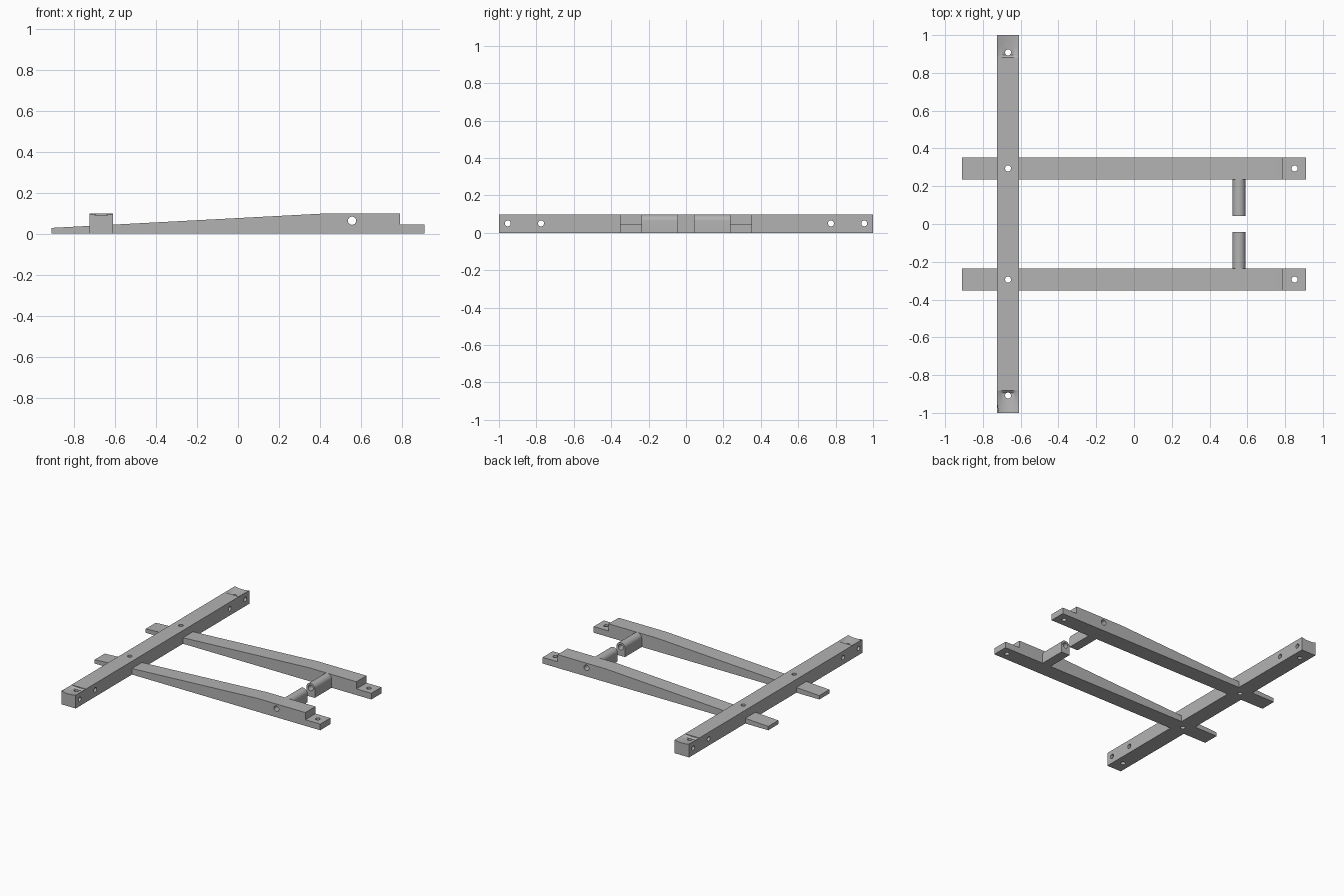
import bpy, bmesh, math
from mathutils import Matrix, Vector

if "Cube" in bpy.data.objects:
    bpy.data.objects.remove(bpy.data.objects["Cube"])

HEIGHT = 0.097
BEAM_X = -0.667
HALF_W = 0.058
LEG_Y = 0.294
PIVOT_X, PIVOT_Z = 0.556, 0.063
HOLE_R = 0.016

grey = bpy.data.materials.new("plain_grey")
grey.use_nodes = True
colour = (0.45, 0.45, 0.45, 1)
grey.diffuse_color = colour
grey.node_tree.nodes["Principled BSDF"].inputs["Base Color"].default_value = colour


def make_object(name, bm):
    bmesh.ops.recalc_face_normals(bm, faces=bm.faces)
    mesh = bpy.data.meshes.new(name)
    bm.to_mesh(mesh)
    bm.free()
    obj = bpy.data.objects.new(name, mesh)
    mesh.materials.append(grey)
    bpy.context.collection.objects.link(obj)
    return obj


def loft(name, rings):
    """Closed solid through a list of equal-length rings."""
    bm = bmesh.new()
    loops = [[bm.verts.new(p) for p in ring] for ring in rings]
    for a, b in zip(loops, loops[1:]):
        for i in range(len(a)):
            j = (i + 1) % len(a)
            bm.faces.new((a[i], a[j], b[j], b[i]))
    bm.faces.new(loops[0])
    bm.faces.new(loops[-1])
    return make_object(name, bm)


def extrude_y(name, profile, y0, y1):
    return loft(name, [[(x, y, z) for x, z in profile] for y in (y0, y1)])


def drill(axis, centre, radius=HOLE_R, length=0.4):
    bm = bmesh.new()
    turn = Vector((0, 0, 1)).rotation_difference(Vector(axis)).to_matrix().to_4x4()
    bmesh.ops.create_cone(bm, cap_ends=True, segments=32, radius1=radius,
                          radius2=radius, depth=length,
                          matrix=Matrix.Translation(centre) @ turn)
    return make_object("drill", bm)


def cut(obj, cutters):
    """Subtract the cutters, apply the result and discard them."""
    for cutter in cutters:
        cutter.hide_render = True
        mod = obj.modifiers.new("cut", 'BOOLEAN')
        mod.operation, mod.solver, mod.object = 'DIFFERENCE', 'EXACT', cutter
    deps = bpy.context.evaluated_depsgraph_get()
    mesh = bpy.data.meshes.new_from_object(obj.evaluated_get(deps))
    obj.modifiers.clear()
    obj.data = mesh
    for cutter in cutters:
        bpy.data.objects.remove(cutter)
    bpy.ops.object.select_all(action='DESELECT')
    obj.select_set(True)
    bpy.context.view_layer.objects.active = obj
    bpy.ops.object.shade_smooth_by_angle(angle=math.radians(30))


def saddle(side):
    """Shallow curved seat, deeper towards the inner wall."""
    rings = []
    for y, depth in ((0.882, 0.006), (0.895, 0.019), (0.95, 0.014), (1.01, 0.006)):
        steps = [i / 8 - 1 for i in range(17)]
        ring = [(BEAM_X + HALF_W * t, side * y, HEIGHT - depth * (1 - t * t)) for t in steps]
        ring += [(BEAM_X + HALF_W, side * y, 0.15), (BEAM_X - HALF_W, side * y, 0.15)]
        rings.append(ring)
    return loft("saddle", rings)


# Long cross beam with saddle ends and bolt holes
x0, x1 = BEAM_X - HALF_W, BEAM_X + HALF_W
beam = extrude_y("cross_beam", [(x0, 0), (x1, 0), (x1, HEIGHT), (x0, HEIGHT)], -1, 1)
beam_cutters = []
for side in (-1, 1):
    beam_cutters.append(saddle(side))
    beam_cutters += [drill((0, 0, 1), (BEAM_X, side * y, 0.05)) for y in (LEG_Y, 0.908)]
    beam_cutters += [drill((1, 0, 0), (BEAM_X, side * y, 0.05)) for y in (0.775, 0.953)]
cut(beam, beam_cutters)

# Tapered legs with stepped tips, and the hinge knuckles between them
leg_profile = [(-0.91, 0), (0.91, 0), (0.91, 0.045), (0.79, 0.045),
               (0.79, HEIGHT), (0.4, HEIGHT), (-0.91, 0.028)]
R = HEIGHT - PIVOT_Z
knuckle_profile = [(PIVOT_X - R, 0), (PIVOT_X + R, 0)]
knuckle_profile += [(PIVOT_X + R * math.cos(math.pi * i / 16),
                     PIVOT_Z + R * math.sin(math.pi * i / 16)) for i in range(17)]

for label, side in (("right", -1), ("left", 1)):
    # The model faces -y, so its left is +x; these are told apart by depth
    label = "front" if side < 0 else "back"
    inner, outer = LEG_Y - HALF_W, LEG_Y + HALF_W
    leg = extrude_y(label + "_leg", leg_profile, side * inner, side * outer)
    cut(leg, [drill((0, 0, 1), (BEAM_X, side * LEG_Y, 0.05)),
              drill((0, 0, 1), (0.85, side * LEG_Y, 0.05)),
              drill((0, 1, 0), (PIVOT_X, side * LEG_Y, PIVOT_Z), 0.02)])
    knuckle = extrude_y(label + "_hinge_knuckle", knuckle_profile, side * 0.042, side * inner)
    cut(knuckle, [drill((0, 1, 0), (PIVOT_X, side * 0.14, PIVOT_Z), 0.02)])
